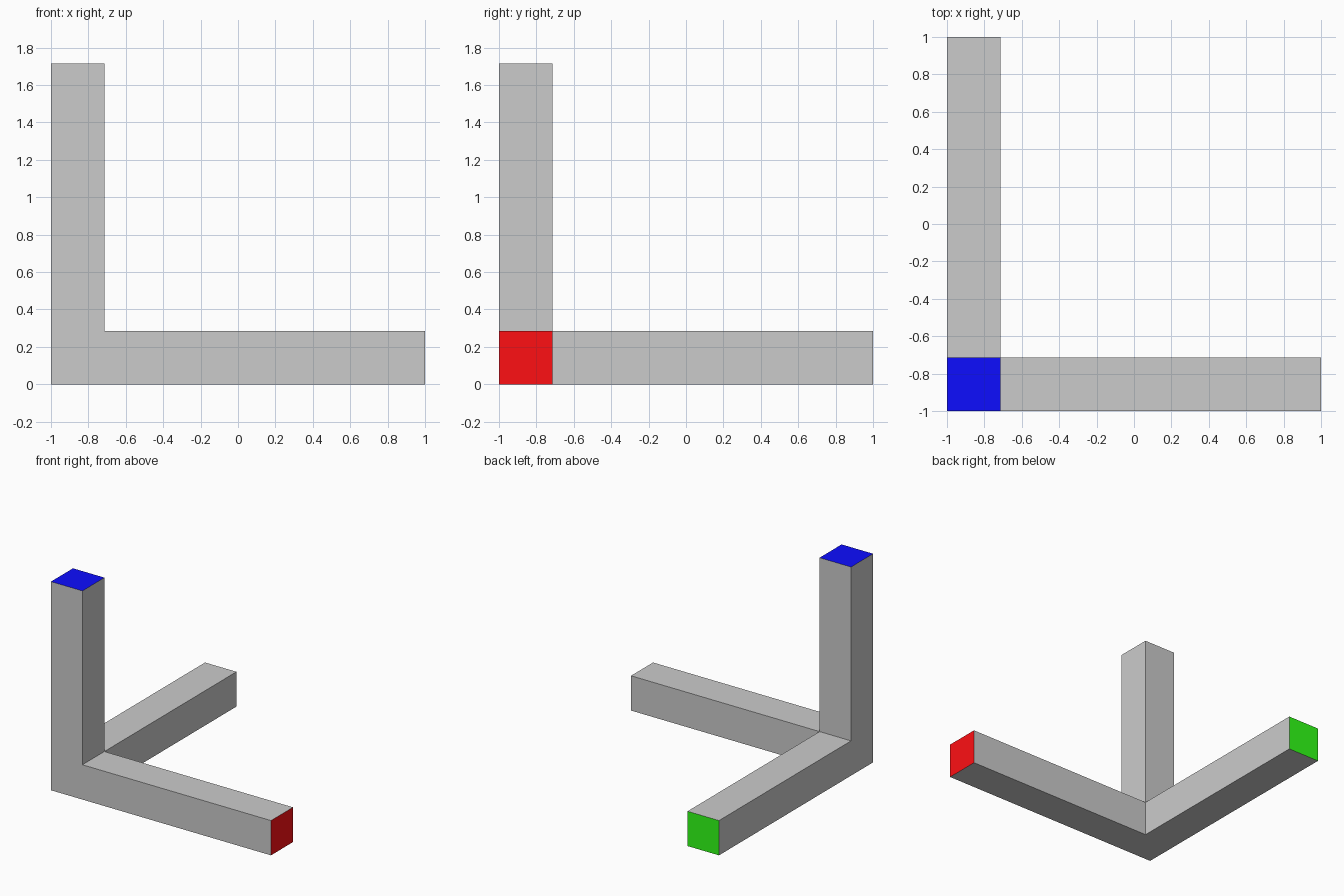
import bpy, bmesh
from mathutils import Vector

if "Cube" in bpy.data.objects:
    bpy.data.objects.remove(bpy.data.objects["Cube"])

U = 2 / 7  # bar thickness
ORIGIN = Vector((-1, -1, 0))


def material(name, colour):
    mat = bpy.data.materials.new(name)
    mat.diffuse_color = (*colour, 1)
    mat.use_nodes = True
    mat.node_tree.nodes["Principled BSDF"].inputs["Base Color"].default_value = mat.diffuse_color
    return mat


# Corner cube shared by the three arms
bm = bmesh.new()
bmesh.ops.create_cube(bm, size=U)
bmesh.ops.translate(bm, verts=bm.verts, vec=ORIGIN + Vector((U, U, U)) / 2)
bm.normal_update()

# Arms: extrude the +x, +y and +z cube faces; each end face has its own colour slot
arms = [(Vector((1, 0, 0)), 6 * U, 1),
        (Vector((0, 1, 0)), 6 * U, 2),
        (Vector((0, 0, 1)), 5 * U, 3)]
starts = [max(bm.faces, key=lambda f: f.normal.dot(d)) for d, _, _ in arms]
for face, (direction, length, slot) in zip(starts, arms):
    end = bmesh.ops.extrude_discrete_faces(bm, faces=[face])["faces"][0]
    bmesh.ops.translate(bm, vec=direction * length, verts=end.verts)
    end.material_index = slot

# Merge flush faces so each outer side is one clean L
bmesh.ops.dissolve_limit(bm, angle_limit=0.01, verts=bm.verts, edges=bm.edges,
                         delimit={'MATERIAL'})
bmesh.ops.recalc_face_normals(bm, faces=bm.faces)

mesh = bpy.data.meshes.new("axis_corner")
bm.to_mesh(mesh)
bm.free()
mesh.materials.append(material("grey", (0.8, 0.8, 0.8)))
mesh.materials.append(material("red", (1.0, 0.005, 0.007)))
mesh.materials.append(material("green", (0.03, 1.0, 0.009)))
mesh.materials.append(material("blue", (0.004, 0.004, 1.0)))
obj = bpy.data.objects.new("axis_corner", mesh)
bpy.context.collection.objects.link(obj)
